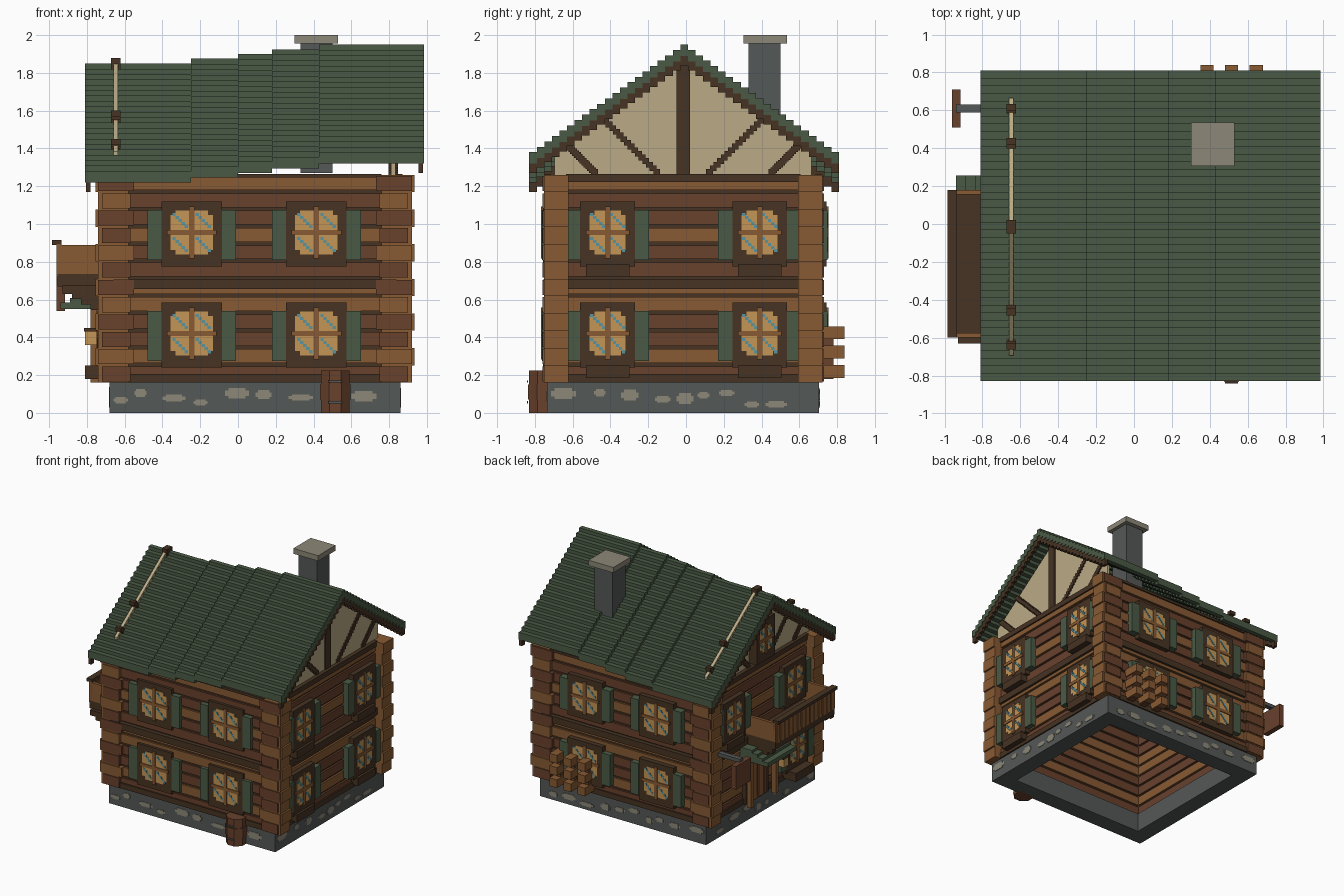
import bpy, bmesh, math, random
from mathutils import Matrix, Vector

random.seed(4)
cube = bpy.data.objects.get("Cube")
if cube:
    bpy.data.objects.remove(cube, do_unlink=True)


def material(name, hexa):
    lin = [((int(hexa[i:i + 2], 16) / 255 + 0.055) / 1.055) ** 2.4 for i in (0, 2, 4)]
    m = bpy.data.materials.new(name)
    m.use_nodes = True
    m.diffuse_color = (*lin, 1)
    bsdf = m.node_tree.nodes["Principled BSDF"]
    bsdf.inputs["Base Color"].default_value = (*lin, 1)
    bsdf.inputs["Roughness"].default_value = 0.9
    return m


GREEN = material("roof green", "4A5A45")
DARK = material("dark brown wood", "463323")
RED = material("red brown wood", "68412C")
ORANGE = material("orange brown wood", "875A33")
CREAM = material("cream plaster", "BBAA86")
GLOW = material("window amber", "C59656")
TEAL = material("glass teal", "5894A0")
STONE = material("grey stone", "545856")
PALE = material("pale stone", "8C8778")


def finish(name, bm, mat):
    me = bpy.data.meshes.new(name)
    bmesh.ops.recalc_face_normals(bm, faces=bm.faces)
    bm.to_mesh(me)
    bm.free()
    me.materials.append(mat)
    ob = bpy.data.objects.new(name, me)
    bpy.context.collection.objects.link(ob)
    return ob


def boxes(name, mat, blist):
    """One object from boxes given as (x0, x1, y0, y1, z0, z1)."""
    bm = bmesh.new()
    for a, b, c, d, e, f in blist:
        mtx = Matrix.Translation(((a + b) / 2, (c + d) / 2, (e + f) / 2)) @ \
            Matrix.Diagonal((abs(b - a), abs(d - c), f - e, 1))
        bmesh.ops.create_cube(bm, size=1, matrix=mtx)
    return finish(name, bm, mat)


# Outer wall planes; CX and CY are the house centre
X0, X1, Y0, Y1 = -0.68, 0.86, -0.735, 0.705
CX, CY = (X0 + X1) / 2, (Y0 + Y1) / 2


def on(side, u0, u1, d0, d1, z0, z1):
    """Box on a wall: u along the wall, d outwards from it."""
    if side == "front":
        return (u0, u1, Y0 - d1, Y0 - d0, z0, z1)
    if side == "back":
        return (u0, u1, Y1 + d0, Y1 + d1, z0, z1)
    if side == "right":
        return (X1 + d0, X1 + d1, u0, u1, z0, z1)
    return (X0 - d1, X0 - d0, u0, u1, z0, z1)


SPAN = {"front": (X0, X1), "back": (X0, X1), "right": (Y0, Y1), "left": (Y0, Y1)}

# Stone foundation ring with pale stones
T = 0.14
boxes("foundation", STONE, [(X0, X1, Y0, Y0 + T, 0, .16), (X0, X1, Y1 - T, Y1, 0, .16),
                            (X0, X0 + T, Y0 + T, Y1 - T, 0, .16), (X1 - T, X1, Y0 + T, Y1 - T, 0, .16)])
stones = []
for s, (a, b) in SPAN.items():
    u = a + .02
    while u < b - .16:
        w, h = random.uniform(.06, .14), random.uniform(.03, .06)
        z = random.uniform(.025, .09)
        stones += [on(s, u + w * .15, u + w * .85, 0, .004, z, z + h),
                   on(s, u, u + w, 0, .003, z + h * .25, z + h * .75)]
        u += w + random.uniform(.02, .1)
boxes("foundation_stones", PALE, stones)

# Log walls, row by row, with recessed joints
ROW, BASE, ROWS = 1.1 / 12, .16, "RORROORRORRO"
logs = {"R": [], "O": []}
core, x_ends, y_ends = [], [], {"R": [], "O": []}
for i, c in enumerate(ROWS):
    z = BASE + i * ROW
    for s, (a, b) in SPAN.items():
        i0 = .015 if s in ("right", "left") else 0
        logs[c].append(on(s, a + i0, b - i0, -.11, 0, z + .012, z + ROW - .006))
        if i == 0:
            core.append(on(s, a + .02, b - .02, -.095, -.015, BASE, 1.26))
    # Crossing log ends at the four corners
    for sy in (Y0 - .017, Y1 - .113):
        e = .075 if i % 2 else .06
        x_ends += [(X0 - e, X0 + .1, sy, sy + .13, z, z + ROW), (X1 - .1, X1 + e, sy, sy + .13, z, z + ROW)]
    for sx in (X0 - .04, X1 - .11):
        w = .02 if i % 2 else 0
        col = "O" if i % 3 == 1 else "R"
        y_ends[col] += [(sx - w, sx + .15 + w, Y0 - .025, Y0 + .08, z + .006, z + ROW - .006),
                        (sx - w, sx + .15 + w, Y1 - .08, Y1 + .025, z + .006, z + ROW - .006)]
boxes("wall_core", DARK, core)
boxes("red_logs", RED, logs["R"])
boxes("orange_logs", ORANGE, logs["O"])
boxes("corner_log_ends_long", ORANGE, x_ends)
boxes("corner_log_ends_red", RED, y_ends["R"])
boxes("corner_log_ends_orange", ORANGE, y_ends["O"])

# Dark skirting, floor beam and wall plate
trim = []
for s, (a, b) in SPAN.items():
    trim += [on(s, a + .1, b - .1, -.02, .012, .16, .205), on(s, a + .02, b - .02, -.02, .02, .655, .71),
             on(s, a + .1, b - .1, -.02, .012, 1.222 if s in ("right", "left") else 1.245, 1.265)]
boxes("wall_trim", DARK, trim)

# Windows with shutters
parts = {k: [] for k in ("frame", "pane", "bar", "glint", "shutter")}


def window(s, u, z, hw=.16, pw=.112, ph=.117, d=.022, shutters=True, sill=False):
    p = parts
    p["frame"].append(on(s, u - hw, u + hw, -.02, d, z - .18, z + .165))
    if sill:
        p["frame"].append(on(s, u - .115, u + .115, -.02, d + .02, z - .235, z - .17))
    k = .025
    p["pane"] += [on(s, u - pw, u + pw, 0, d + .003, z - ph + k, z + ph - k),
                  on(s, u - pw + k, u + pw - k, 0, d + .003, z - ph, z + ph)]
    p["bar"] += [on(s, u - .014, u + .014, 0, d + .01, z - ph - .02, z + ph + .02),
                 on(s, u - pw - .02, u + pw + .02, 0, d + .01, z - .013, z + .013)]
    # Diagonal glints in each quarter
    flip = 1 if s in ("front", "right") else -1
    for qu in (-1, 1):
        for qz in (-1, 1):
            for t in (-2, -1, 0, 1, 2):
                gu, gz = u + qu * pw * .55 + flip * t * .016, z + qz * ph * .55 - t * .016
                p["glint"].append(on(s, gu - .009, gu + .009, 0, d + .006, gz - .008, gz + .008))
    if shutters:
        for e in (-1, 1):
            c = u + e * (hw + .0375)
            p["shutter"].append(on(s, c - .0375, c + .0375, -.02, d + .005, z - .145, z + .12))


for z in (.955, .42):
    for u in (-.245, .415):
        window("front", u, z)
        window("back", u, z, d=.04)
    for u in (-.415, .39):
        window("right", u, z, hw=.145, pw=.095, d=.04, sill=True)
window("left", -.415, .955, hw=.145, pw=.095, d=.04)
window("left", .39, .955, hw=.145, pw=.095, d=.04, sill=True)
window("left", -.415, .42, hw=.145, pw=.095, d=.06, sill=True)
window("left", CY, 1.47, hw=.12, pw=.08, ph=.1, d=.05, shutters=False)
for key, name, mat in (("frame", "window_frames", DARK), ("pane", "window_panes", GLOW),
                       ("bar", "window_bars", ORANGE), ("glint", "window_glints", TEAL),
                       ("shutter", "shutters", GREEN)):
    boxes(name, mat, parts[key])

# Plaster gables with timber studs
for name, gx, out in (("right_gable", .81, 1), ("left_gable", -.66, -1)):
    bm = bmesh.new()
    prof = [(-.68, 1.25), (.68, 1.25), (.68, 1.385), (0, 1.872), (-.68, 1.385)]
    face = bm.faces.new([bm.verts.new((gx, y + CY, z)) for y, z in prof])
    ext = bmesh.ops.extrude_face_region(bm, geom=[face])
    bmesh.ops.translate(bm, vec=(.025, 0, 0), verts=[v for v in ext["geom"] if isinstance(v, bmesh.types.BMVert)])
    finish(name, bm, CREAM)
    sx = (gx - .012, gx + .037)
    stud = [(*sx, CY - .035, CY + .035, 1.26, 1.878)]
    for m in (-1, 1):
        for (ya, za), (yb, zb) in (((.14, 1.275), (.45, 1.585)), ((.47, 1.275), (.63, 1.435))):
            n = 16
            for t in range(n + 1):
                y, z = CY + m * (ya + (yb - ya) * t / n), za + (zb - za) * t / n
                stud.append((*sx, y - .018, y + .018, z - .015, z + .015))
    boxes(name + "_timbers", DARK, stud)

# Stepped roof in five overlapping sections, each rising a little
STEP, RISE, TH = .04, .0285, .06
SECT = [(-.81, -.25, 1.85), (-.25, 0, 1.875), (0, .18, 1.90), (.18, .43, 1.925), (.43, .985, 1.95)]


def stair(x0, x1, top, th):
    return [(x0, x1, -.01 + (j - .5) * STEP, -.01 + (j + .5) * STEP, top - abs(j) * RISE - th, top - abs(j) * RISE)
            for j in range(-20, 21)]


for i, (a, b, top) in enumerate(SECT):
    boxes("roof_section_%d" % (i + 1), GREEN, stair(a, b, top, TH))
boxes("barge_boards", DARK, stair(.955, .98, 1.95 - TH, .05) + stair(-.805, -.78, 1.85 - TH, .05))

# Chimney
boxes("chimney", STONE, [(.33, .50, .33, .50, 1.27, 1.96)])
boxes("chimney_cap", PALE, [(.30, .53, .305, .535, 1.955, 2.0)])

# Barrel by the front wall
bm = bmesh.new()
for z0, z1, r in ((0, .07, .082), (.07, .15, .088), (.15, .225, .082)):
    bmesh.ops.create_cone(bm, cap_ends=True, segments=8, radius1=r, radius2=r, depth=z1 - z0,
                          matrix=Matrix.Translation((.515, -.755, (z0 + z1) / 2)) @ Matrix.Rotation(math.pi / 8, 4, "Z"))
finish("barrel", bm, RED)
boxes("barrel_hoops", STONE, [(.48, .55, -.841, -.836, z, z + .012) for z in (.05, .16)])

# Firewood stacks at the back
wood = [(x, x + .07, .70, .84, z, z + .068) for x in (.35, .48, .61) for z in (.185, .288, .39)]
boxes("firewood", ORANGE, wood)
boxes("firewood_posts", RED, [(x + .01, x + .06, .70, .78, .18, .45) for x in (.35, .48, .61)])

# Balcony on the left wall
BY0, BY1 = -.6, .18
boxes("balcony_floor", DARK, [(-.955, X0, BY0, BY1, .67, .735)])
boxes("balcony_sides", ORANGE, [(-.955, X0, BY0, BY0 + .025, .735, .89), (-.955, X0, BY1 - .025, BY1, .735, .89)])
n = 14
w = (BY1 - BY0) / n
boxes("balcony_slats", ORANGE, [(-.96, -.94, BY0 + i * w, BY0 + i * w + w * .8, .72, .895) for i in range(n)])
boxes("balcony_backing", RED, [(-.945, -.935, BY0, BY1, .735, .88)])
boxes("balcony_rail", DARK, [(-.985, -.935, BY0, BY1, .89, .915)])
boxes("balcony_brackets", DARK, [(X0 - .25 + k * .05, X0, y, y + .04, .63 - k * .028, .675 - k * .028)
                                 for y in (-.63, .14) for k in range(5)])

# Door with a small stepped canopy
boxes("door_frame", DARK, [on("left", -.08, .22, -.02, .03, .16, .58)])
boxes("door", ORANGE, [on("left", -.045, .185, 0, .04, .17, .54)])
boxes("door_planks", RED, [on("left", u, u + .03, 0, .044, .18, .53) for u in (-.03, .055, .14)])
boxes("door_canopy", GREEN, [(X0 - .26 + k * .05, X0, -.12, .255, .55 + k * .022, .585 + k * .022) for k in range(4)])
boxes("door_posts", ORANGE, [(X0 - .1, X0 - .06, y, y + .035, .16, .57) for y in (-.11, .215)])
boxes("lantern", GLOW, [on("left", -.20, -.14, .06, .13, .36, .43)])
boxes("lantern_cap", DARK, [on("left", -.21, -.13, 0, .135, .43, .45)])
boxes("flower_box", DARK, [on("left", -.53, -.30, 0, .13, .18, .25)])

# Hanging sign board
boxes("sign_bar", STONE, [(-.94, X0, .59, .63, .73, .76)])
boxes("sign_board", RED, [(-.96, -.915, .51, .71, .54, .735)])
